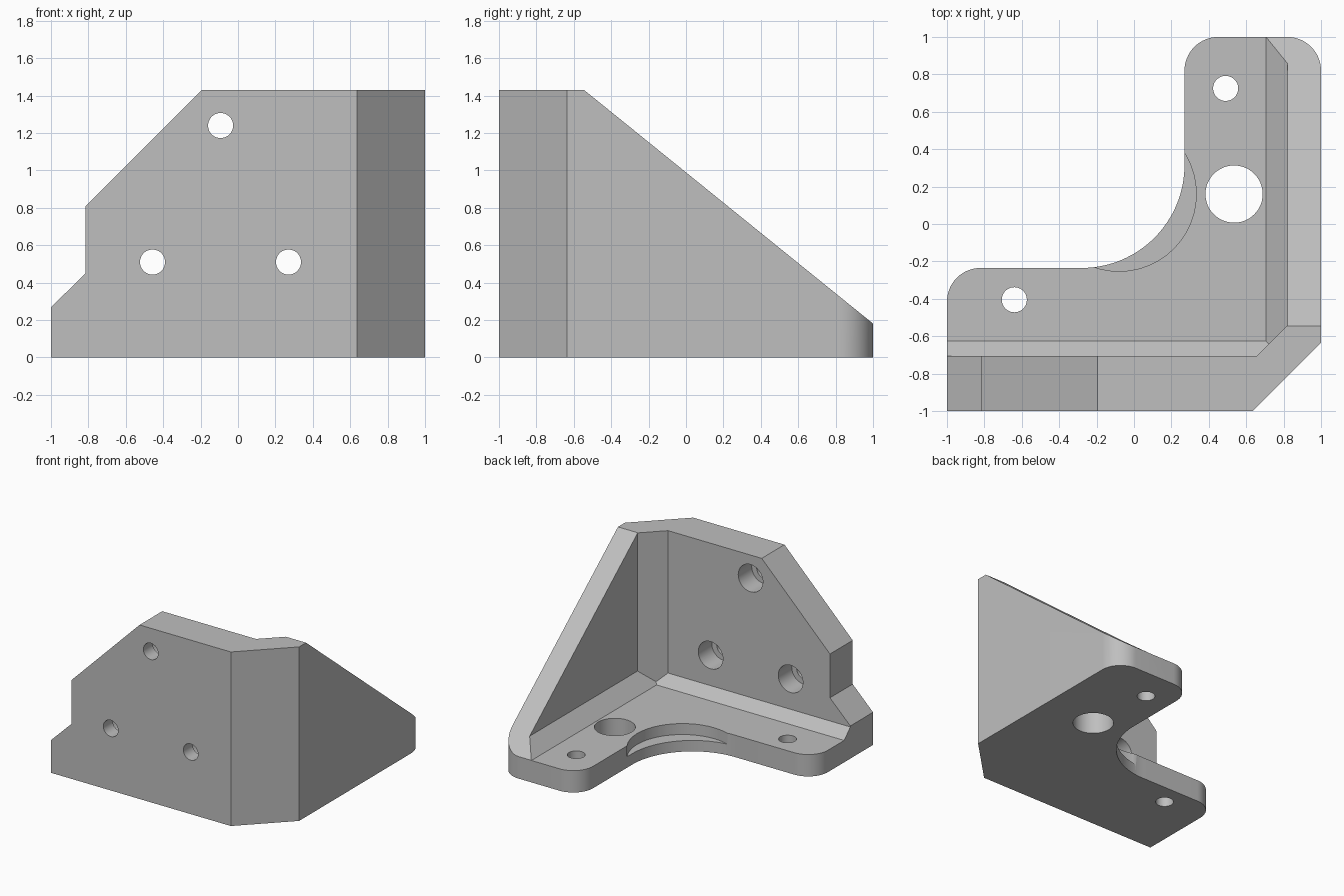
import bpy, bmesh
from math import cos, sin, radians
from mathutils import Vector

if "Cube" in bpy.data.objects:
    bpy.data.objects.remove(bpy.data.objects["Cube"], do_unlink=True)

BASE, TOP = 0.18, 1.43

grey = bpy.data.materials.new("plain_grey")
grey.use_nodes = True
grey.diffuse_color = (0.52, 0.52, 0.52, 1)
grey.node_tree.nodes["Principled BSDF"].inputs["Base Color"].default_value = grey.diffuse_color


def arc(cx, cy, r, start, end, steps=16):
    angles = [radians(start + (end - start) * i / steps) for i in range(steps + 1)]
    return [(cx + r * cos(a), cy + r * sin(a)) for a in angles]


def finish(bm, name):
    bmesh.ops.recalc_face_normals(bm, faces=bm.faces)
    mesh = bpy.data.meshes.new(name)
    bm.to_mesh(mesh)
    bm.free()
    mesh.materials.append(grey)
    obj = bpy.data.objects.new(name, mesh)
    bpy.context.collection.objects.link(obj)
    return obj


def prism(name, outline, axis, low, high):
    """Extrude a flat outline along one axis."""
    place = {"x": lambda a, b: (low, a, b),
             "y": lambda a, b: (a, low, b),
             "z": lambda a, b: (a, b, low)}[axis]
    shift = Vector([high - low if axis == k else 0 for k in "xyz"])
    bm = bmesh.new()
    face = bm.faces.new([bm.verts.new(place(a, b)) for a, b in outline])
    out = bmesh.ops.extrude_face_region(bm, geom=[face], use_keep_orig=True)
    verts = [g for g in out["geom"] if isinstance(g, bmesh.types.BMVert)]
    bmesh.ops.translate(bm, vec=shift, verts=verts)
    return finish(bm, name)


def combine(body, tool, operation):
    """Apply a boolean and discard the tool."""
    tool.hide_render = True
    mod = body.modifiers.new(tool.name, "BOOLEAN")
    mod.operation, mod.solver, mod.object = operation, "EXACT", tool
    bpy.context.view_layer.objects.active = body
    bpy.ops.object.modifier_apply(modifier=mod.name)
    bpy.data.objects.remove(tool, do_unlink=True)


def hole(body, a, b, r, axis, low, high):
    ring = arc(a, b, r, 0, 360, 48)[:-1]
    combine(body, prism("hole_cutter", ring, axis, low, high), "DIFFERENCE")


# L-shaped footprint with rounded ends and a clipped outer corner
plan = [(-1, -1), (0.635, -1), (1, -0.635)]
plan += arc(0.82, 0.82, 0.18, 0, 90)
plan += arc(0.45, 0.82, 0.18, 90, 180)
plan += arc(-0.28, 0.315, 0.55, 0, -90, 32)
plan += arc(-0.82, -0.415, 0.18, 90, 180)
bracket = prism("corner_bracket", plan, "z", 0, TOP)

# Silhouette of the stepped front wall
front = [(-1, -0.1), (-1, 0.27), (-0.815, 0.45), (-0.815, 0.81), (-0.195, TOP),
         (-0.195, 1.6), (1.2, 1.6), (1.2, -0.1)]
front = [(x - 0.1 if x == -1 else x, z - 0.1 if (x, z) == (-1, 0.27) else z) for x, z in front]
combine(bracket, prism("front_silhouette", front, "y", -1.2, 1.2), "INTERSECT")

# Sloping top of the side wall
slope = (TOP - BASE - 0.001) / 1.545
side = [(-0.545 - 0.2, TOP + 0.2 * slope), (1.1, BASE + 0.001 - 0.1 * slope), (1.1, 1.8), (-0.745, 1.8)]
combine(bracket, prism("side_slope_cutter", side, "x", -1.2, 1.2), "DIFFERENCE")

# Inner space, with bevels where the walls meet the plate and each other
room = [(-1.2, -0.705), (0.82, -0.705), (0.82, 1.2), (-1.2, 1.2)]
void = prism("inner_space", room, "z", BASE, 1.7)
bm = bmesh.new()
bm.from_mesh(void.data)
for point, normal in [((0, -0.705, BASE + 0.08), (0, -1, -1)),
                      ((0.82, 0, BASE + 0.115), (1, 0, -1)),
                      ((0.657, -0.705, 0), (1, -1, 0))]:
    cut = bmesh.ops.bisect_plane(bm, geom=bm.verts[:] + bm.edges[:] + bm.faces[:],
                                 plane_co=point, plane_no=normal, clear_outer=True)
    rim = [g for g in cut["geom_cut"] if isinstance(g, bmesh.types.BMEdge)]
    bmesh.ops.contextual_create(bm, geom=rim)
bmesh.ops.recalc_face_normals(bm, faces=bm.faces)
bm.to_mesh(void.data)
bm.free()
combine(bracket, void, "DIFFERENCE")

# Holes and round recess in the plate
hole(bracket, 0.535, 0.16, 0.153, "z", -0.1, 0.5)
for x, y in [(0.49, 0.725), (-0.64, -0.405)]:
    hole(bracket, x, y, 0.067, "z", -0.1, 0.5)
hole(bracket, -0.08, 0.16, 0.413, "z", 0.09, 0.5)

# Counterbored holes in the front wall
for x, z in [(-0.457, 0.51), (0.27, 0.51), (-0.093, 1.24)]:
    hole(bracket, x, z, 0.067, "y", -1.1, -0.6)
    hole(bracket, x, z, 0.112, "y", -0.88, -0.6)

bpy.ops.object.select_all(action="DESELECT")
bracket.select_set(True)
bpy.context.view_layer.objects.active = bracket
bpy.ops.object.shade_smooth_by_angle(angle=radians(30))
